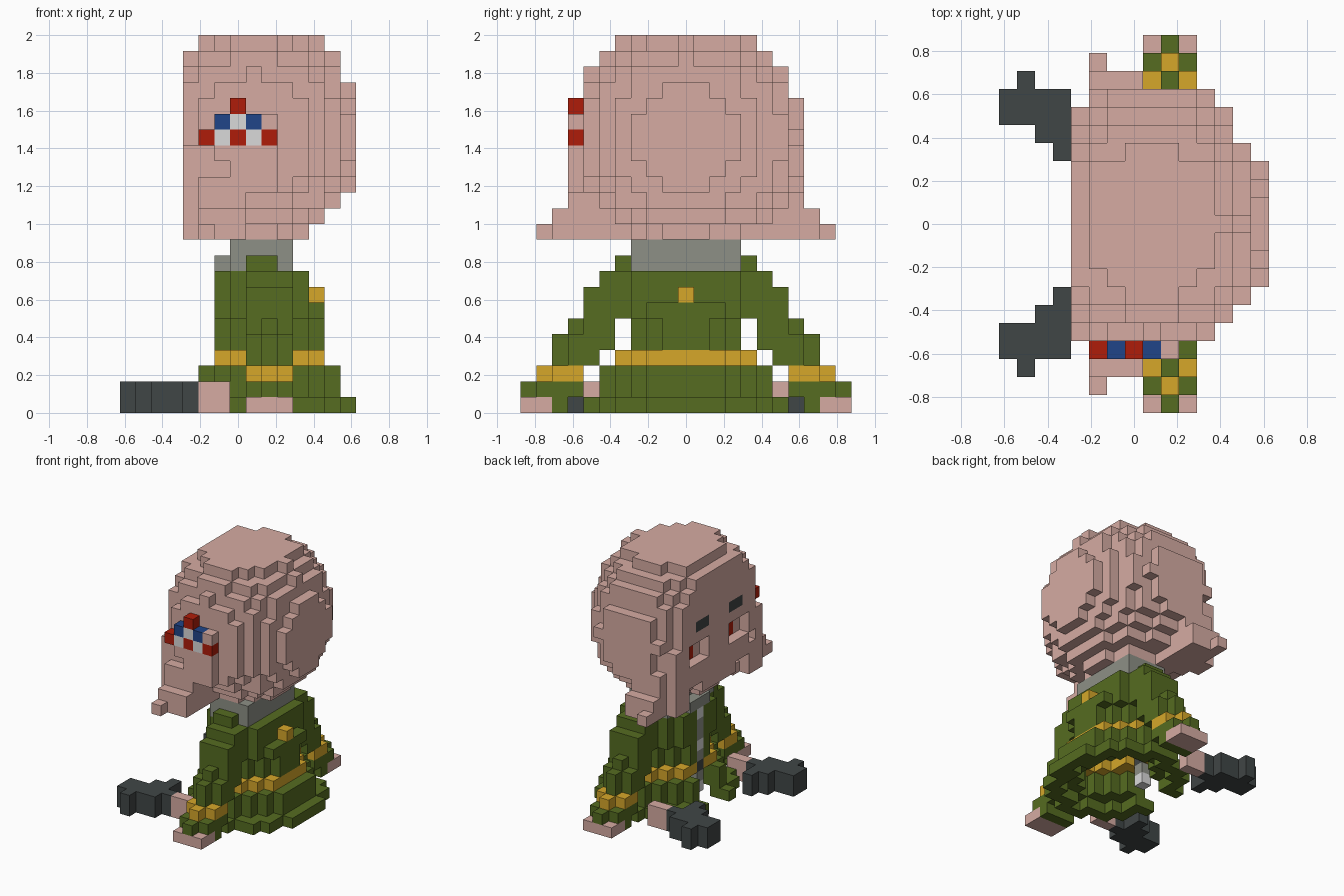
import bpy
import bmesh
from mathutils import Vector

cube = bpy.data.objects.get("Cube")
if cube:
    bpy.data.objects.remove(cube, do_unlink=True)

S = 1 / 12  # block size
COLOURS = {
    "pink": (.67, .41, .365), "green": (.092, .15, .015), "gold": (.67, .39, .023),
    "charcoal": (.051, .061, .061), "red": (.43, .012, .003), "blue": (.014, .06, .25),
    "white": (.7, .7, .7), "grey": (.27, .28, .24),
}
names = list(COLOURS)
mats = []
for name, rgb in COLOURS.items():
    m = bpy.data.materials.new(name)
    m.use_nodes = True
    m.diffuse_color = (*rgb, 1)
    m.node_tree.nodes["Principled BSDF"].inputs["Base Color"].default_value = (*rgb, 1)
    mats.append(m)

blocks = {}  # grid cell -> (part, colour)


def put(part, colour, x, y, z, mirror=False):
    """Fill an inclusive range of blocks; optionally on both sides."""
    span = lambda r: range(r[0], r[1] + 1) if isinstance(r, tuple) else (r,)
    for i in span(x):
        for j in span(y):
            for k in span(z):
                blocks[i, j, k] = (part, colour)
                if mirror:
                    blocks[i, -j, k] = (part, colour)


def cut(x, y, z):
    blocks.pop((x, y, z), None)


def inside(dx, dy, a, b):
    return (dx / (a + .4)) ** 2 + (dy / (b + .4)) ** 2 <= 1


# Round head, cut flat at the face
for i in range(4, 15):
    for j in range(-6, 8):
        for k in range(11, 24):
            dx, dz = i - 8, k - 17
            dz *= .93 if dz > 0 else 1
            dy = j * (.88 if j > 0 and dx < 5 else .95)
            if dx * dx + dy * dy + dz * dz > 47.2:
                continue
            if (i == 4 and (k == 23 or abs(j) > 5)) or (j == 7 and k > 19):
                continue
            put("head", "pink", i, j, k)

# Hair curtains beside the face, with locks flaring outward
put("hair_locks", "pink", 4, 6, (11, 16), True)
put("hair_locks", "pink", (4, 7), (5, 6), (11, 13), True)
put("hair_locks", "pink", (5, 7), 4, 11, True)
put("hair_locks", "pink", (5, 7), 6, (14, 19), True)
put("hair_locks", "pink", (5, 7), 7, (11, 13), True)
put("hair_locks", "pink", (5, 9), 7, 14, True)
put("hair_locks", "pink", (7, 9), 7, 15, True)
put("hair_locks", "pink", (6, 9), 7, 16, True)
put("hair_locks", "pink", (5, 7), 8, (11, 12), True)
put("hair_locks", "pink", 5, 9, 11, True)

# Recessed eyes and brows
for side in (-1, 1):
    for j in (2, 3, 4):
        for k in (15, 16):
            cut(4, side * j, k)
put("eyes", "red", 5, 3, (15, 16), True)
put("brows", "charcoal", 4, (2, 3), 18, True)

# Hair ornament on one side
for row, (start, pattern) in enumerate((
        (5, ("red", "white", "red", "white", "red")),
        (6, ("blue", "white", "blue", "pink")),
        (7, ("red",)))):
    for n, colour in enumerate(pattern):
        put("hair_ornament", colour, start + n, -7, 17 + row)

# Torso and hollow flared skirt, one layer at a time: (half depth, half width)
layers = ((5, 6), (4, 5), (4, 5), (3, 4), (3, 3), (3, 3), (3, 4), (3, 4), (3, 4))
for k, (a, b) in enumerate(layers):
    for i in range(4, 15):
        for j in range(-b, b + 1):
            if not inside(i - 9, j, a, b) or (k > 6 and i > 11):
                continue
            if k < 4 and inside(i - 9, j, a - 1.4, b - 1.4):
                continue
            if k < 3 and abs(j) < 2 and i < 7:
                continue
            put("skirt" if k < 3 else "coat", "gold" if k == 3 else "green", i, j, k)
put("button", "gold", 12, 0, 7)

# Shirt strip down the open front, with a dark buckle
for k, colour in enumerate(("white", "grey", "charcoal", "grey", "white", "grey", "grey", "white")):
    put("shirt_front", colour, 6, 0, k + 1)

# Collar and shoulders
put("collar", "grey", 6, (-1, 1), 9)
put("collar", "grey", (7, 10), (-3, 3), (9, 10))
put("shoulders", "green", (8, 9), 4, 9, True)
put("shoulders", "green", (8, 10), (4, 5), 8, True)
put("shoulders", "green", (8, 10), (4, 6), (6, 7), True)

# Sleeves sloping outward: height, inner, outer; the middle row sticks out further
for k, inner, outer in ((5, 5, 7), (4, 5, 8), (3, 6, 8), (2, 7, 9), (1, 7, 10)):
    colour = "gold" if k == 2 else "green"
    put("sleeves", colour, (8, 10), (inner, outer - 1), k, True)
    put("sleeves", colour, 9, outer, k, True)
put("sleeves", "green", (8, 10), 8, 0, True)
put("hands", "pink", (8, 10), (9, 10), 0, True)

# Legs and shoes stretched forward
put("legs", "pink", (5, 6), 6, (0, 1), True)
put("shoes", "charcoal", (0, 3), (6, 7), (0, 1), True)
put("shoes", "charcoal", 4, 6, (0, 1), True)
put("shoes", "charcoal", 1, 8, (0, 1), True)
put("shoes", "charcoal", (2, 3), 5, (0, 1), True)
put("shoes", "charcoal", 3, 4, (0, 1), True)

# Turn each part into a mesh of its exposed block faces
parts = {}
for cell, (part, colour) in blocks.items():
    parts.setdefault(part, []).append((cell, colour))
for part, cells in parts.items():
    bm = bmesh.new()
    for cell, colour in cells:
        centre = Vector((cell[0] - 7, cell[1], cell[2] + .5))
        for axis in range(3):
            for sign in (-1, 1):
                near = list(cell)
                near[axis] += sign
                if tuple(near) in blocks:
                    continue
                n, u = Vector(), Vector()
                n[axis], u[(axis + 1) % 3] = sign / 2, .5
                v = n.cross(u) * 2
                ring = (-u - v, u - v, u + v, v - u)
                face = bm.faces.new([bm.verts.new((centre + n + c) * S) for c in ring])
                face.material_index = names.index(colour)
    bmesh.ops.remove_doubles(bm, verts=bm.verts, dist=.001)
    mesh = bpy.data.meshes.new(part)
    bm.to_mesh(mesh)
    bm.free()
    for m in mats:
        mesh.materials.append(m)
    bpy.context.scene.collection.objects.link(bpy.data.objects.new(part, mesh))
